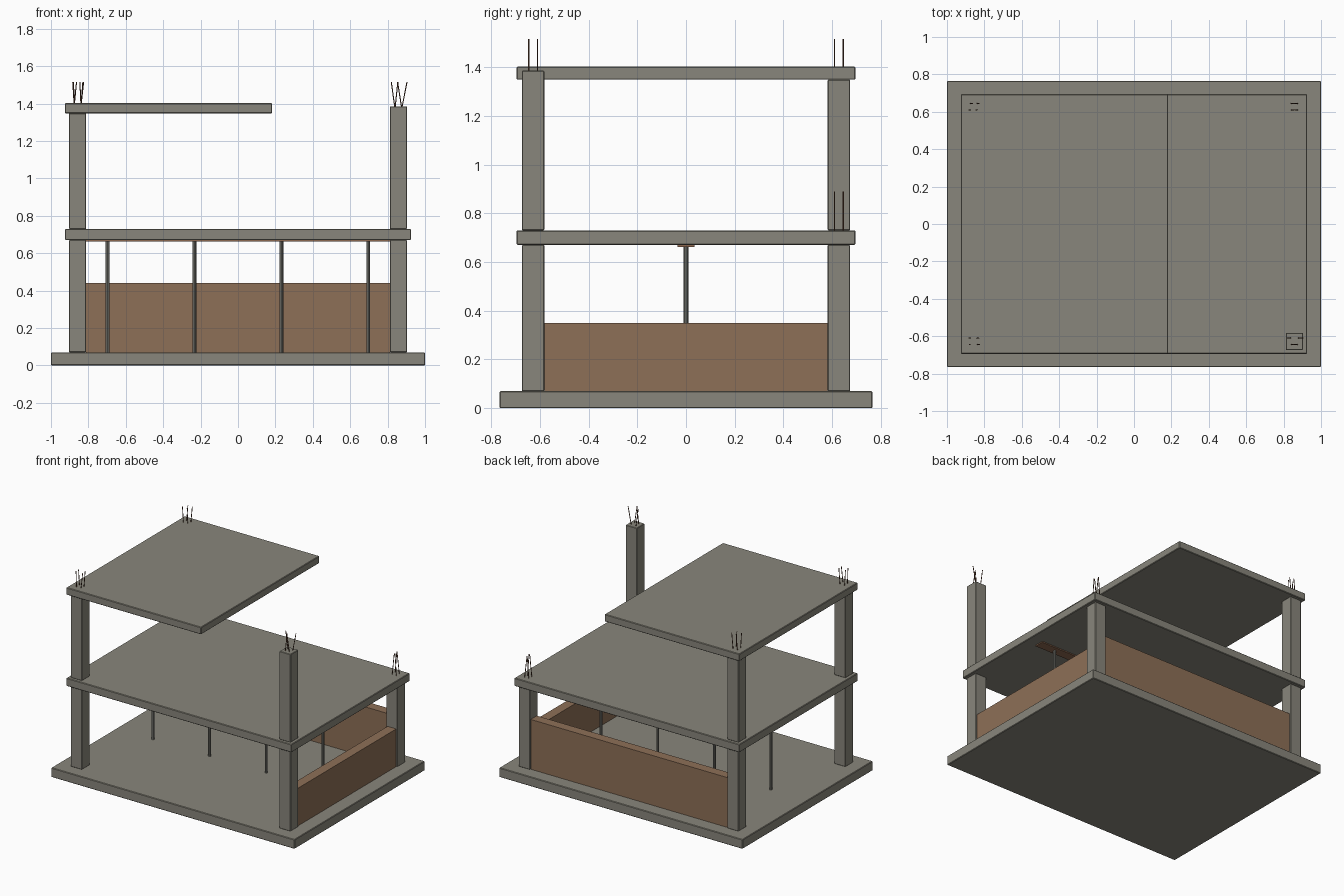
import bpy, math
from mathutils import Vector

if "Cube" in bpy.data.objects:
    bpy.data.objects.remove(bpy.data.objects["Cube"])


def material(name, rgb):
    m = bpy.data.materials.new(name)
    m.diffuse_color = (*rgb, 1)
    m.use_nodes = True
    m.node_tree.nodes["Principled BSDF"].inputs["Base Color"].default_value = m.diffuse_color
    return m


CONCRETE = material("concrete grey", (0.25, 0.24, 0.20))
BRICK = material("brick brown", (0.27, 0.16, 0.095))
STEEL = material("prop steel grey", (0.21, 0.21, 0.185))
TIMBER = material("timber brown", (0.27, 0.14, 0.08))
RUST = material("rusty rebar", (0.13, 0.06, 0.035))


def box(name, x, y, z, mat, bevel=0.0):
    """Box from (min, max) ranges, optionally with a fine chamfer."""
    bpy.ops.mesh.primitive_cube_add(size=1)
    o = bpy.context.object
    o.name = name
    for v in o.data.vertices:
        v.co = [r[0] if c < 0 else r[1] for c, r in zip(v.co, (x, y, z))]
    o.data.materials.append(mat)
    if bevel:
        b = o.modifiers.new("chamfer", 'BEVEL')
        b.width, b.segments = bevel, 1
    return o


def rod(name, a, b, radius, sides, mat):
    a, b = Vector(a), Vector(b)
    d = b - a
    bpy.ops.mesh.primitive_cylinder_add(
        vertices=sides, radius=radius, depth=d.length, location=(a + b) / 2,
        rotation=d.to_track_quat('Z', 'Y').to_euler())
    o = bpy.context.object
    o.name = name
    o.data.materials.append(mat)
    return o


# Slabs
box("ground_slab", (-1, 1), (-0.765, 0.765), (0, 0.07), CONCRETE, 0.004)
box("first_floor_slab", (-0.925, 0.925), (-0.695, 0.695), (0.67, 0.73), CONCRETE, 0.004)
box("unfinished_roof_slab", (-0.925, 0.183), (-0.695, 0.695), (1.348, 1.402), CONCRETE, 0.004)

# Columns
CX, CY, H = 0.8575, 0.6275, 0.046


def column(name, sx, sy, z0, z1):
    x, y = sx * CX, sy * CY
    box(name, (x - H, x + H), (y - H, y + H), (z0, z1), CONCRETE, 0.003)


for sx, side in ((-1, "left"), (1, "right")):
    for sy, end in ((-1, "front"), (1, "back")):
        column(f"lower_column_{end}_{side}", sx, sy, 0.07, 0.67)
column("upper_column_front_left", -1, -1, 0.73, 1.348)
column("upper_column_back_left", -1, 1, 0.73, 1.348)
column("upper_column_front_right", 1, -1, 0.73, 1.385)

# Half-built brick walls
T = 0.036
box("back_wall", (-CX + H, CX - H), (CY - T, CY + T), (0.07, 0.44), BRICK)
box("right_wall", (CX - T, CX + T), (-CY + H, CY - H), (0.07, 0.35), BRICK)

# Props and the plank they carry
box("prop_plank", (-0.835, 0.835), (-0.035, 0.035), (0.662, 0.67), TIMBER)
for i in range(4):
    x = -0.698 + i * 0.465
    rod(f"prop_{i + 1}", (x, 0, 0.07), (x, 0, 0.663), 0.01, 8, STEEL)

# Starter bars: four per column, leaning sideways; leans are for
# (left rear, right rear, left front, right front) bars
BARS = (
    ("front_left", -1, -1, 1.40, 1.515, (-0.008, 0.010, -0.004, 0.014)),
    ("back_left", -1, 1, 1.40, 1.515, (0.012, 0.012, -0.008, -0.006)),
    ("front_right", 1, -1, 1.383, 1.515, (-0.020, 0.028, 0.015, -0.022)),
    ("back_right", 1, 1, 0.73, 0.89, (0.014, -0.020, 0.018, -0.012)),
)
for name, sx, sy, z0, z1, leans in BARS:
    spots = ((-1, 1), (1, 1), (-1, -1), (1, -1))
    for i, ((dx, dy), lean) in enumerate(zip(spots, leans)):
        x, y = sx * CX + dx * 0.018, sy * CY + dy * 0.0175
        rod(f"rebar_{name}_{i + 1}", (x, y, z0 - 0.01), (x + lean, y, z1), 0.0028, 6, RUST)
